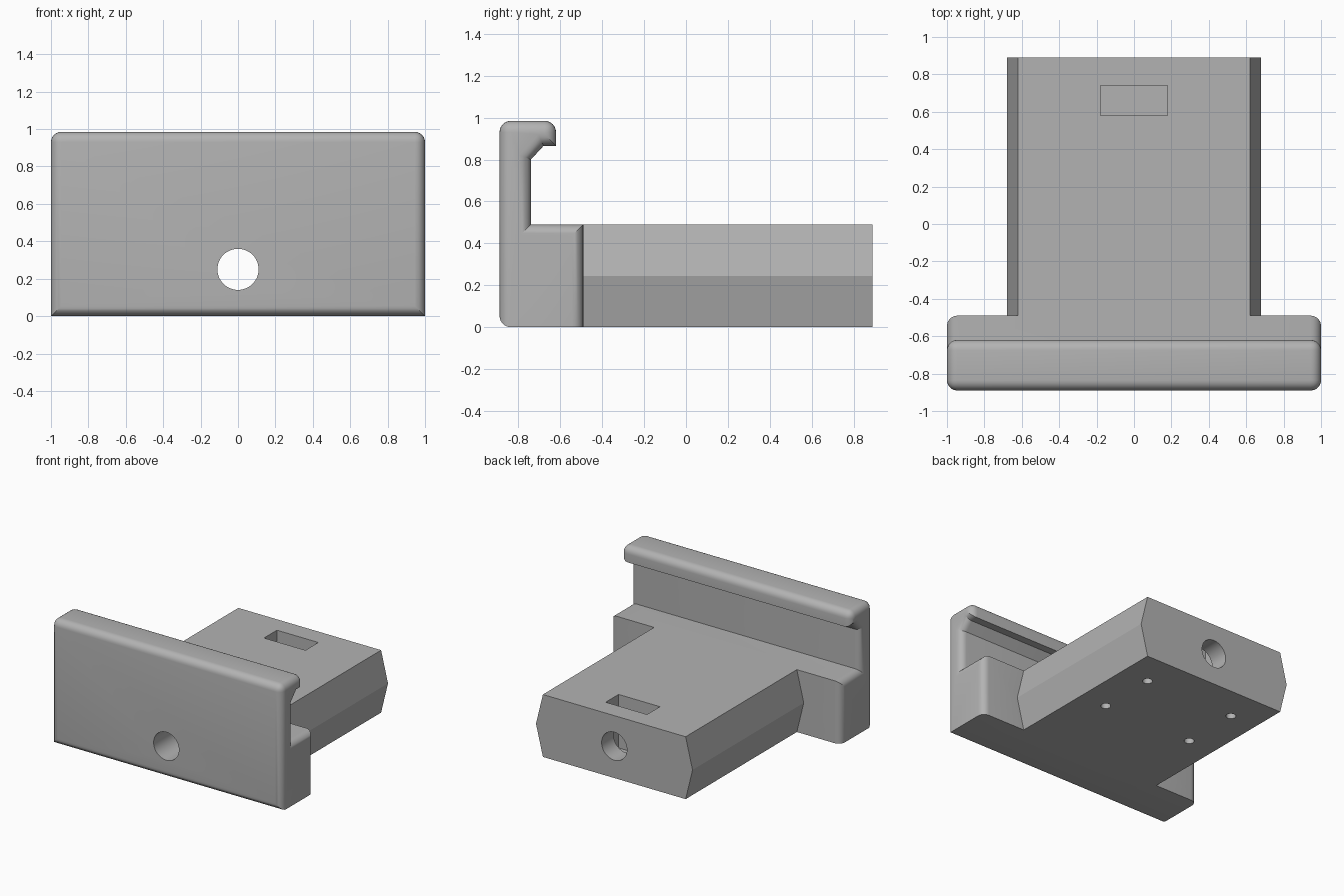
import bpy, bmesh, math
from mathutils import Matrix

# Remove the default object
cube = bpy.data.objects.get("Cube")
if cube:
    bpy.data.objects.remove(cube, do_unlink=True)

# Single plain grey
GREY = (0.45, 0.45, 0.45, 1.0)
grey = bpy.data.materials.new("plain grey")
grey.use_nodes = True
grey.diffuse_color = GREY
grey.node_tree.nodes["Principled BSDF"].inputs["Base Color"].default_value = GREY


def add_object(name, bm):
    bmesh.ops.recalc_face_normals(bm, faces=bm.faces)
    mesh = bpy.data.meshes.new(name)
    bm.to_mesh(mesh)
    bm.free()
    mesh.materials.append(grey)
    obj = bpy.data.objects.new(name, mesh)
    bpy.context.collection.objects.link(obj)
    return obj


def prism(points, direction):
    """Extrude a closed 3D outline along a vector."""
    bm = bmesh.new()
    face = bm.faces.new([bm.verts.new(p) for p in points])
    result = bmesh.ops.extrude_face_region(bm, geom=[face], use_keep_orig=True)
    verts = [g for g in result["geom"] if isinstance(g, bmesh.types.BMVert)]
    bmesh.ops.translate(bm, verts=verts, vec=direction)
    bmesh.ops.recalc_face_normals(bm, faces=bm.faces)
    return bm


def cylinder(name, radius, depth, matrix, segments):
    bm = bmesh.new()
    bmesh.ops.create_cone(bm, cap_ends=True, segments=segments, radius1=radius,
                          radius2=radius, depth=depth, matrix=matrix)
    return add_object(name, bm)


def combine(target, other, operation):
    """Apply a boolean and discard the helper."""
    mod = target.modifiers.new("join", "BOOLEAN")
    mod.operation, mod.object, mod.solver = operation, other, "EXACT"
    bpy.context.view_layer.objects.active = target
    bpy.ops.object.modifier_apply(modifier=mod.name)
    bpy.data.objects.remove(other, do_unlink=True)


FRONT, BACK = -0.89, 0.89
WALL, STEP, LIP = -0.74, -0.49, -0.62
TOP, DECK = 0.985, 0.49

# Front plate with hooked lip: side profile extruded across the width
profile = [(FRONT, 0), (STEP, 0), (STEP, DECK), (WALL, DECK), (WALL, 0.80),
           (-0.68, 0.865), (LIP, 0.865), (LIP, TOP), (FRONT, TOP)]
bm = prism([(-1, y, z) for y, z in profile], (2, 0, 0))


def is_rounded(edge):
    a, b = (v.co for v in edge.verts)
    if abs(a.x - b.x) < 0.01:                       # end outlines, except the base
        return max(a.z, b.z) > 0.01
    return a.z > TOP - 0.01 or (a.z < 0.01 and a.y < FRONT + 0.01)


bmesh.ops.bevel(bm, geom=[e for e in bm.edges if is_rounded(e)], offset=0.055,
                offset_type="OFFSET", segments=6, profile=0.5,
                affect="EDGES", clamp_overlap=False)
mount = add_object("hooked_mount", bm)

# Six-sided tongue behind the plate
outline = [(0.62, 0), (0.68, DECK / 2), (0.62, DECK)]
outline += [(-x, z) for x, z in reversed(outline)]
tongue = add_object("tongue", prism([(x, STEP - 0.06, z) for x, z in outline],
                                    (0, BACK - STEP + 0.06, 0)))
combine(mount, tongue, "UNION")

# Nut slot sunk into the deck
slot = prism([(x, y, 0.07) for x, y in
              ((-0.18, 0.58), (0.18, 0.58), (0.18, 0.74), (-0.18, 0.74))], (0, 0, 0.6))
combine(mount, add_object("slot_cutter", slot), "DIFFERENCE")

# Long bore from front to back
bore = Matrix.Translation((0, 0, 0.25)) @ Matrix.Rotation(math.pi / 2, 4, "X")
combine(mount, cylinder("bore_cutter", 0.11, 2.4, bore, 48), "DIFFERENCE")

# Four blind screw holes in the underside
for x in (-0.39, 0.39):
    for y in (0.15, 0.615):
        hole = cylinder("screw_cutter", 0.036, 0.4, Matrix.Translation((x, y, 0)), 24)
        combine(mount, hole, "DIFFERENCE")

# Smooth rounds, crisp corners
bpy.ops.object.select_all(action="DESELECT")
mount.select_set(True)
bpy.context.view_layer.objects.active = mount
bpy.ops.object.shade_smooth_by_angle(angle=math.radians(25))
